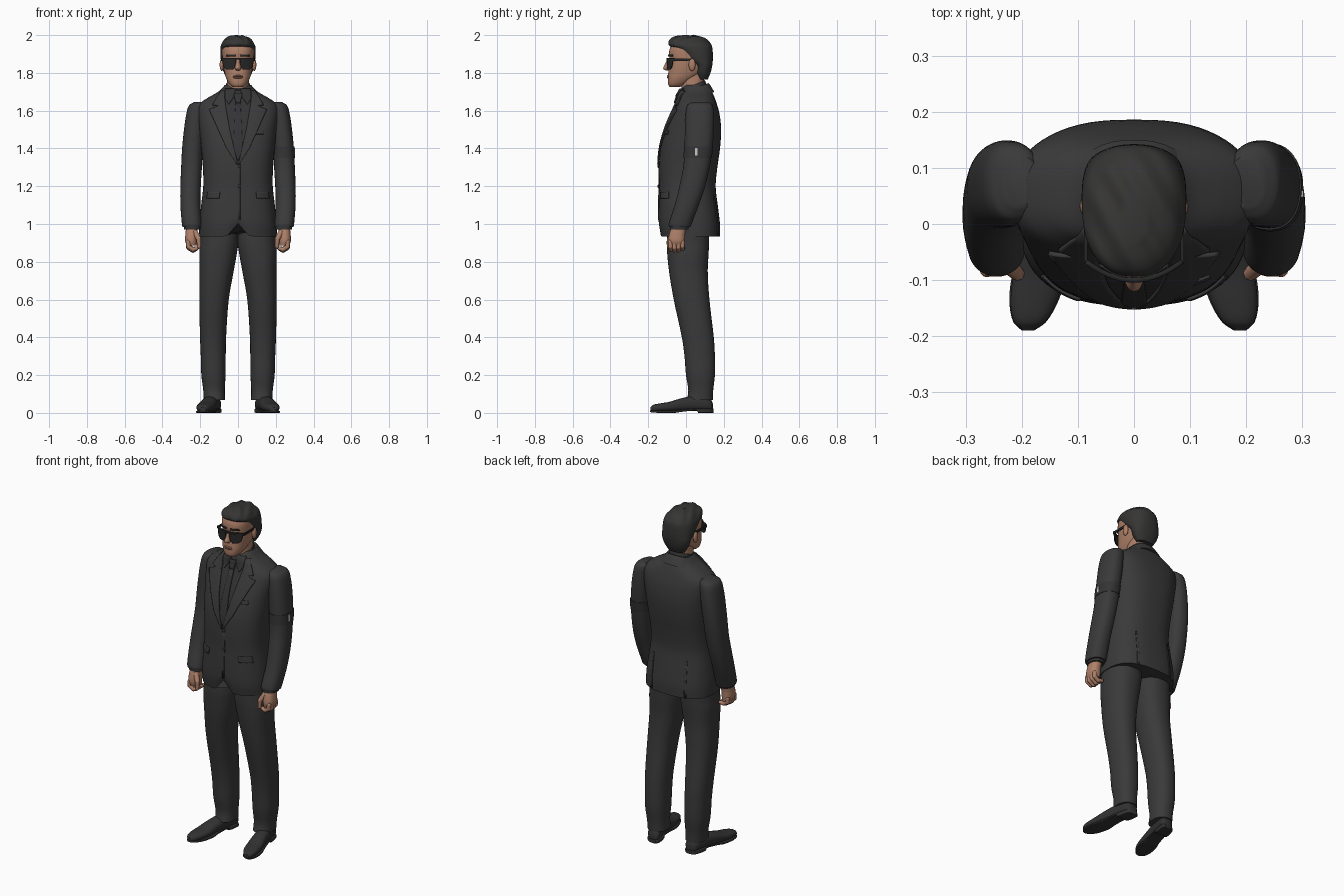
import bpy, bmesh, math
from mathutils import Vector

if "Cube" in bpy.data.objects:
    bpy.data.objects.remove(bpy.data.objects["Cube"])


def mat(name, r, g, b):
    m = bpy.data.materials.new(name)
    m.diffuse_color = (r, g, b, 1)
    m.use_nodes = True
    m.node_tree.nodes["Principled BSDF"].inputs["Base Color"].default_value = m.diffuse_color
    return m


SUIT = mat("charcoal suit", .042, .042, .043)
SHIRT = mat("black shirt", .034, .034, .036)
HAIR = mat("dark hair", .037, .036, .035)
SHOE = mat("black leather", .032, .032, .033)
SKIN = mat("skin", .42, .215, .14)
LIPS = mat("lips", .33, .15, .105)
LENS = mat("dark lens", .02, .02, .021)
PALE = mat("pale tag", .6, .58, .56)


def finish(name, bm, material, mirror=False, thick=0, angle=40):
    bmesh.ops.recalc_face_normals(bm, faces=bm.faces)
    me = bpy.data.meshes.new(name)
    bm.to_mesh(me)
    bm.free()
    me.materials.append(material)
    me.polygons.foreach_set("use_smooth", [True] * len(me.polygons))
    me.set_sharp_from_angle(angle=math.radians(angle))
    ob = bpy.data.objects.new(name, me)
    bpy.context.collection.objects.link(ob)
    if thick:
        so = ob.modifiers.new("Thickness", 'SOLIDIFY')
        so.thickness, so.offset = thick, 0
    if mirror:
        ob.modifiers.new("Mirror", 'MIRROR')
    return ob


def sample(rings, t):
    """Smooth (Hermite) interpolation of ring parameters at position t."""
    k = len(rings)
    i = 0
    while i < k - 2 and t > rings[i + 1][0]:
        i += 1
    a, b = rings[i], rings[i + 1]
    h = b[0] - a[0]
    u = min(max((t - a[0]) / h, 0), 1)

    def slope(j, c):
        p, q = rings[max(j - 1, 0)], rings[min(j + 1, k - 1)]
        return (q[c] - p[c]) / (q[0] - p[0]) * h
    return [t] + [(2*u**3 - 3*u*u + 1) * a[c] + (u**3 - 2*u*u + u) * slope(i, c)
                  + (3*u*u - 2*u**3) * b[c] + (u**3 - u*u) * slope(i + 1, c)
                  for c in range(1, len(a))]


def loft(name, rings, material, n=2.3, axis='z', mirror=False, warp=None, around=40, steps=4):
    """Rings of (position, x centre, half width, low, high), superellipse sections."""
    rings = sorted(rings)
    bm = bmesh.new()
    ts = [rings[0][0]]
    for a, b in zip(rings, rings[1:]):
        ts += [a[0] + (b[0] - a[0]) * s / steps for s in range(1, steps + 1)]
    loops = []
    for t in ts:
        _, c, w, lo, hi = sample(rings, t)
        row = []
        for j in range(around):
            a = 2 * math.pi * j / around
            ca, sa = math.cos(a), math.sin(a)
            x = c + w * math.copysign(abs(ca) ** (2 / n), ca)
            d = (lo + hi) / 2 + (hi - lo) / 2 * math.copysign(abs(sa) ** (2 / n), sa)
            co = Vector((x, d, t)) if axis == 'z' else Vector((x, t, d))
            if warp:
                warp(co)
            row.append(bm.verts.new(co))
        loops.append(row)
    for r, q in zip(loops, loops[1:]):
        for j in range(around):
            k = (j + 1) % around
            bm.faces.new((r[j], r[k], q[k], q[j]))
    bm.faces.new(loops[0])
    bm.faces.new(loops[-1])
    return finish(name, bm, material, mirror)


def strip(name, rows, surface, material, thick=.006, mirror=False, cols=10, steps=5):
    """Thin panel of rows (z, x0, x1) laid on the surface y = surface(x, z)."""
    bm = bmesh.new()
    fine = [rows[0]]
    for a, b in zip(rows, rows[1:]):
        fine += [[p + (q - p) * s / steps for p, q in zip(a, b)] for s in range(1, steps + 1)]
    grid = [[bm.verts.new((x0 + (x1 - x0) * j / cols, surface(x0 + (x1 - x0) * j / cols, z), z))
             for j in range(cols + 1)] for z, x0, x1 in fine]
    for r, q in zip(grid, grid[1:]):
        for j in range(cols):
            bm.faces.new((r[j], r[j + 1], q[j + 1], q[j]))
    return finish(name, bm, material, mirror, thick)


def tube(name, pts, radii, material, mirror=True, around=12):
    """Rounded limb through points: each joint a sphere, each bone a cone."""
    bm = bmesh.new()
    pts = [Vector(p) for p in pts]
    for p, r in zip(pts, radii):
        g = bmesh.ops.create_uvsphere(bm, u_segments=around, v_segments=8, radius=r)
        bmesh.ops.translate(bm, verts=g["verts"], vec=p)
    for p, q, r, s in zip(pts, pts[1:], radii, radii[1:]):
        g = bmesh.ops.create_cone(bm, segments=around, radius1=r, radius2=s, depth=(q - p).length)
        rot = (q - p).to_track_quat('Z', 'Y').to_matrix()
        bmesh.ops.rotate(bm, verts=g["verts"], cent=(0, 0, 0), matrix=rot)
        bmesh.ops.translate(bm, verts=g["verts"], vec=(p + q) / 2)
    return finish(name, bm, material, mirror)


def blob(name, loc, scale, material, mirror=False):
    bm = bmesh.new()
    bmesh.ops.create_uvsphere(bm, u_segments=20, v_segments=12, radius=1)
    for v in bm.verts:
        v.co = Vector(loc) + v.co * Vector(scale)
    return finish(name, bm, material, mirror)


def box(name, lo, hi, material, mirror=False):
    bm = bmesh.new()
    bmesh.ops.create_cube(bm, size=1)
    for v in bm.verts:
        v.co = Vector([a + (b - a) * (c + .5) for a, b, c in zip(lo, hi, v.co)])
    return finish(name, bm, material, mirror)


# Jacket body, with the front hem cut away
TORSO = [(.935, 0, .205, -.135, .18), (1.0, 0, .205, -.145, .18), (1.1, 0, .195, -.145, .168),
         (1.2, 0, .184, -.142, .157), (1.3, 0, .186, -.143, .166), (1.4, 0, .195, -.135, .18),
         (1.5, 0, .205, -.11, .186), (1.58, 0, .215, -.078, .178), (1.63, 0, .21, -.055, .165),
         (1.665, 0, .165, -.042, .153), (1.70, 0, .105, -.035, .138), (1.735, 0, .07, -.01, .12)]
N = 2.6


def hem(co):
    if co.y < 0 and co.z < 1.05:
        co.z += .6 * (1.05 - co.z) * max(0, 1 - abs(co.x) / .06)


loft("jacket_body", TORSO, SUIT, N, warp=hem, around=64)


def on_torso(off, side=-1):
    def f(x, z):
        _, _, w, lo, hi = sample(TORSO, z)
        k = max(0, 1 - min(1, abs(x) / w) ** N) ** (1 / N)
        return (lo + hi) / 2 + side * ((hi - lo) / 2 * k + off)
    return f


# Shirt, tie, lapels and jacket details
strip("shirt_front", [(1.335, -.003, .003), (1.5, -.05, .05), (1.62, -.07, .07), (1.715, -.065, .065)],
      on_torso(.001), SHIRT, .004)
strip("tie", [(1.335, -.003, .003), (1.40, -.024, .024), (1.645, -.013, .013)], on_torso(.005), SHIRT)
strip("tie_knot", [(1.64, -.013, .013), (1.69, -.022, .022)], on_torso(.008), SHIRT, .014)
strip("shirt_collar_points", [(1.635, .048, .05), (1.665, .026, .068), (1.715, .012, .068)],
      on_torso(.007), SHIRT, .006, True)
strip("lapels", [(1.315, 0, .006), (1.4, .021, .06), (1.5, .044, .105), (1.605, .062, .152),
                 (1.625, .065, .105), (1.63, .066, .135), (1.665, .07, .115), (1.705, .068, .088)],
      on_torso(.006), SUIT, .008, True)
strip("front_edge", [(1.02, .0, .012), (1.32, 0, .012)], on_torso(.001), SUIT, .005)
strip("pocket_flaps", [(1.135, .10, .165), (1.17, .095, .16)], on_torso(.002), SUIT, .007, True)
strip("breast_pocket", [(1.475, .085, .135), (1.495, .085, .135)], on_torso(.002), SUIT, .005)
strip("back_vents", [(.94, .105, .118), (1.15, .105, .112)], on_torso(.001, 1), SUIT, .005, True)
for z in (1.2, 1.305):
    blob("button", (.008, -.147, z), (.009, .004, .009), SHOE)


# Collars rise towards the back
def rise(co):
    co.z += .4 * (co.y - .04)


loft("jacket_collar", [(1.655, 0, .11, -.03, .15), (1.70, 0, .083, -.02, .128), (1.715, 0, .074, -.015, .118)],
     SUIT, warp=rise)
loft("shirt_collar", [(1.66, 0, .08, -.035, .12), (1.71, 0, .069, -.036, .108), (1.738, 0, .064, -.034, .1)],
     SHIRT, warp=rise)

# Sleeves, cuffs and armband
SLEEVE = [(.985, .244, .05, -.09, .025), (1.0, .245, .052, -.092, .03), (1.1, .252, .053, -.06, .068),
          (1.2, .251, .054, -.035, .102), (1.3, .246, .055, -.015, .125), (1.4, .241, .055, -.008, .14),
          (1.5, .231, .055, -.006, .148), (1.58, .222, .052, -.002, .148), (1.63, .212, .046, .008, .14),
          (1.647, .20, .03, .03, .12)]
loft("sleeves", SLEEVE, SUIT, mirror=True)
loft("shirt_cuffs", [(.972, .242, .043, -.085, .012), (1.01, .244, .043, -.085, .018)], SHIRT, mirror=True)
band = [sample(SLEEVE, 1.35 + .02 * i) for i in range(4)]
loft("armband", [(t, c, w + .003, lo - .003, hi + .003) for t, c, w, lo, hi in band], SHIRT)
box("armband_tag", (.296, .048, 1.363), (.302, .060, 1.403), PALE)

# Hands with curled fingers
loft("palms", [(.885, .244, .026, -.088, -.008), (.91, .248, .032, -.094, -.006),
               (.95, .246, .032, -.088, -.004), (1.0, .243, .03, -.07, .008)], SKIN, mirror=True)
for i in range(4):
    y, drop = -.082 + .021 * i, .006 * abs(i - 1.3)
    tube("finger", [(.262, y, .905), (.262, y, .872 + drop), (.238, y, .857 + drop), (.216, y + .004, .872)],
         [.013, .012, .0115, .010], SKIN)
tube("thumb", [(.228, -.07, .955), (.208, -.088, .92), (.206, -.09, .88)], [.016, .013, .010], SKIN)

# Trousers with turned cuffs
loft("trouser_legs", [(.068, .125, .056, .005, .142), (.12, .127, .057, .012, .144), (.2, .13, .064, .0, .153),
                      (.3, .131, .066, -.008, .153), (.4, .132, .069, -.022, .147), (.6, .127, .078, -.065, .124),
                      (.75, .113, .09, -.09, .115), (.85, .105, .1, -.1, .12), (.9, .1, .101, -.102, .122),
                      (1.0, .1, .1, -.1, .125)], SUIT, mirror=True)


# Shoes point outwards
def foot(y, w, lo, hi):
    return (y, .125 + (.13 - y) * .2, w, lo, hi)


loft("shoes", [foot(*r) for r in [(.142, .02, .012, .05), (.13, .036, .01, .075), (.08, .04, .01, .085),
     (.03, .04, .01, .088), (-.03, .043, .008, .076), (-.09, .046, .006, .058), (-.14, .041, .006, .05),
     (-.175, .028, .007, .042), (-.188, .012, .01, .03)]], SHOE, 2.4, 'y', True)
loft("shoe_soles", [foot(*r) for r in [(.145, .022, 0, .022), (.13, .038, 0, .024), (.065, .04, 0, .024),
     (.058, .038, .012, .024), (-.02, .041, .006, .018), (-.06, .046, 0, .013), (-.10, .048, 0, .012),
     (-.14, .043, 0, .012), (-.175, .029, .002, .013), (-.19, .011, .004, .014)]], SHOE, 6, 'y', True)

# Head, neck and facial features
loft("neck", [(1.66, 0, .062, -.025, .10), (1.74, 0, .058, -.025, .095), (1.80, 0, .056, -.03, .10)], SKIN)
HEAD = [(1.724, 0, .026, -.085, -.035), (1.738, 0, .044, -.094, .0), (1.77, 0, .062, -.096, .05),
        (1.80, 0, .071, -.094, .09), (1.84, 0, .079, -.09, .115), (1.87, 0, .082, -.086, .125),
        (1.90, 0, .084, -.09, .13), (1.93, 0, .084, -.085, .125), (1.96, 0, .075, -.068, .11),
        (1.98, 0, .05, -.04, .08)]
loft("head", HEAD, SKIN, 2.4)
loft("nose", [(1.812, 0, .010, -.106, -.07), (1.823, 0, .017, -.121, -.07), (1.85, 0, .011, -.109, -.07),
              (1.88, 0, .008, -.094, -.07)], SKIN, 2, around=20)
for z in (1.775, 1.783):
    blob("lip", (0, -.092, z), (.026, .009, .0055), LIPS)
blob("ears", (.086, .032, 1.843), (.011, .018, .033), SKIN, True)
strip("eyebrows", [(1.888, .015, .062), (1.897, .012, .06)], lambda x, z: -.094 + 6 * x * x, HAIR, .006, True)


# Swept hair: front of the low rings stays hidden inside the head
def waves(co):
    if co.z > 1.935:
        k = min(1, (co.z - 1.935) / .03)
        co.z += .0035 * k * (math.sin(110 * (co.x + .6 * co.y)) - 1) - .05 * k * max(0, co.x - .01)


loft("hair", [(1.765, 0, .052, .065, .115), (1.80, 0, .074, .05, .13), (1.84, 0, .086, .042, .139),
              (1.87, 0, .091, .0, .142), (1.90, 0, .093, -.03, .142), (1.93, 0, .093, -.068, .14),
              (1.95, 0, .09, -.092, .134), (1.975, 0, .077, -.088, .115), (1.992, 0, .054, -.065, .085),
              (2.002, 0, .022, -.03, .045)], HAIR, warp=waves, around=64, steps=5)


# Sunglasses
def wrap(x, z):
    return -.1 + 4.5 * x * x


strip("lenses", [(1.817, .03, .058), (1.828, .018, .073), (1.852, .012, .081), (1.877, .010, .084)],
      wrap, LENS, .005, True)
strip("glasses_bar", [(1.870, -.086, .086), (1.880, -.086, .086)], wrap, LENS, .009, cols=24)
box("glasses_temples", (.083, -.07, 1.864), (.089, .035, 1.877), LENS, True)
